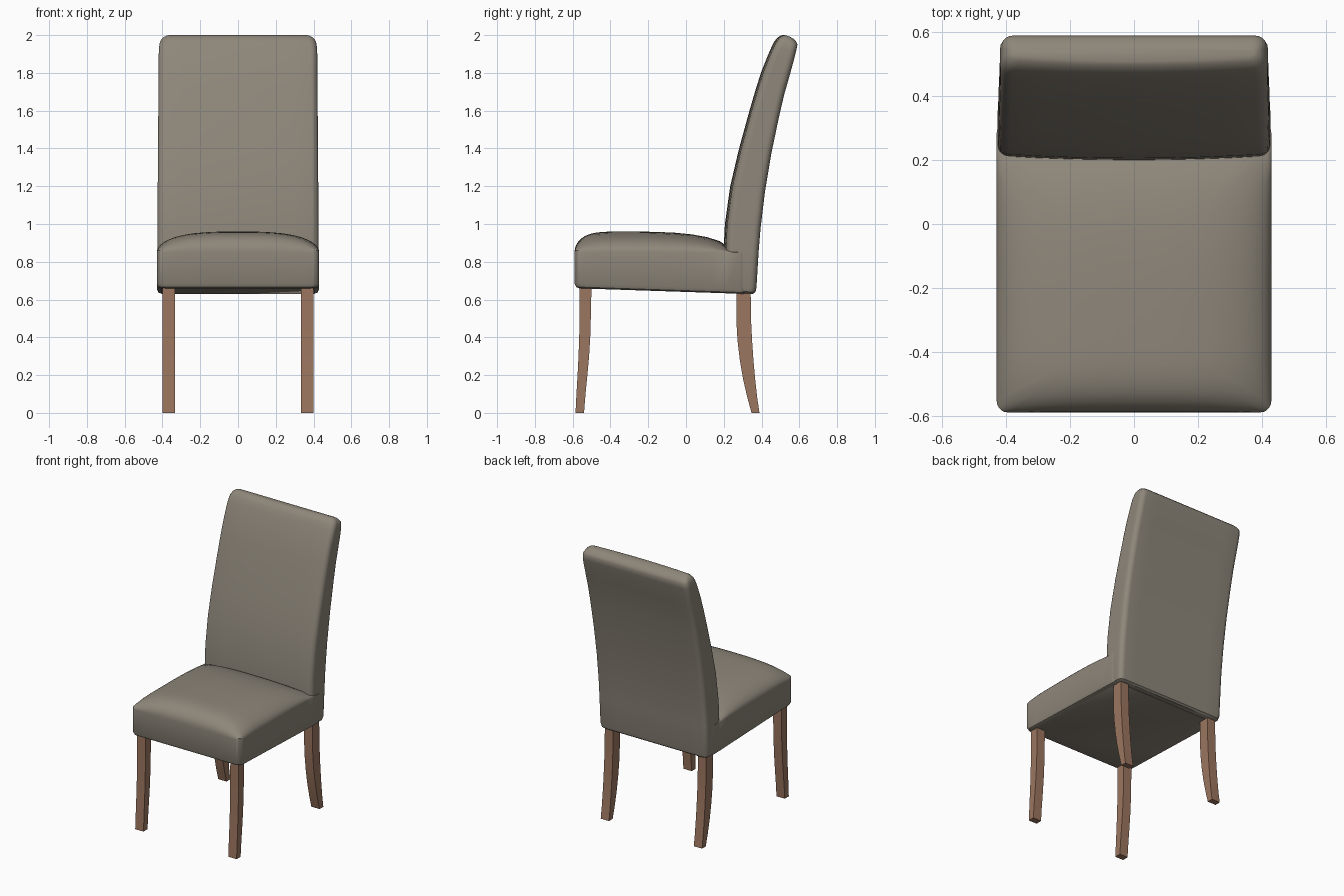
import bpy, bmesh
from math import sin, cos, pi, radians, sqrt

cube = bpy.data.objects.get("Cube")
if cube:
    bpy.data.objects.remove(cube)


def material(name, rgb):
    m = bpy.data.materials.new(name)
    m.use_nodes = True
    m.diffuse_color = (*rgb, 1)
    m.node_tree.nodes["Principled BSDF"].inputs["Base Color"].default_value = (*rgb, 1)
    return m


fabric = material("taupe fabric", (0.27, 0.24, 0.195))
wood = material("brown wood", (0.33, 0.18, 0.115))


def outline(hw, y0, y1, r=0.0, arc=1, side=1):
    """Rounded rectangle in plan, with subdivided straight sides."""
    pts = []
    corners = [(hw, y1, 1, 1), (-hw, y1, -1, 1), (-hw, y0, -1, -1), (hw, y0, 1, -1)]
    for i, (cx, cy, sx, sy) in enumerate(corners):
        for k in range(arc):
            a = i * pi / 2 + (k / (arc - 1) * pi / 2 if arc > 1 else 0)
            pts.append((cx - sx * r + r * cos(a), cy - sy * r + r * sin(a)))
    out = []
    for i, p in enumerate(pts):
        q = pts[(i + 1) % len(pts)]
        n = side if i % arc == arc - 1 else 1
        out += [(p[0] + (q[0] - p[0]) * k / n, p[1] + (q[1] - p[1]) * k / n) for k in range(n)]
    return out


def loft(name, rings, mat):
    """Skin a stack of matching rings and cap both ends."""
    bm = bmesh.new()
    loops = [[bm.verts.new(p) for p in ring] for ring in rings]
    for a, b in zip(loops, loops[1:]):
        for i in range(len(a)):
            j = (i + 1) % len(a)
            bm.faces.new((a[i], a[j], b[j], b[i]))
    bm.faces.new(loops[0][::-1])
    bm.faces.new(loops[-1])
    bmesh.ops.recalc_face_normals(bm, faces=bm.faces)
    me = bpy.data.meshes.new(name)
    bm.to_mesh(me)
    bm.free()
    me.materials.append(mat)
    ob = bpy.data.objects.new(name, me)
    bpy.context.collection.objects.link(ob)
    bpy.ops.object.select_all(action="DESELECT")
    ob.select_set(True)
    bpy.context.view_layer.objects.active = ob
    bpy.ops.object.shade_smooth_by_angle(angle=radians(40))


# Seat cushion: sloping underside, upright walls, domed top
MID = -0.33


def underside(y):
    return 0.66 - 0.032 * (y + 0.59) / 0.96


def dome(x, y):
    u = min(abs(x) / 0.43, 1)
    v = min((MID - y) / 0.26, 1) ** 4 if y < MID else min((y - MID) / 0.57, 1) ** 3
    return 0.85 + 0.11 * sqrt(max(0, 1 - u ** 3)) * sqrt(max(0, 1 - v))


rings = []
for inset, lift in ((0.025, 0), (0.008, 0.007), (0, 0.025)):
    plan = outline(0.43 - inset, -0.59 + inset, 0.32, 0.035, 6, 12)
    rings.append([(x, y, underside(y) + lift) for x, y in plan])
plan = outline(0.43, -0.59, 0.32, 0.035, 6, 12)
for s in (1, 0.995, 0.98, 0.955, 0.92, 0.86, 0.78, 0.68, 0.56, 0.42, 0.26, 0.1):
    ring = [(x * s, MID + (y - MID) * s) for x, y in plan]
    rings.append([(x, y, dome(x, y)) for x, y in ring])
loft("seat_cushion", rings, fabric)

# Backrest: front y, front z, back y, back z, half width
sections = [
    (0.22, 0.636, 0.355, 0.63, 0.405), (0.205, 0.645, 0.368, 0.64, 0.42),
    (0.20, 0.67, 0.373, 0.665, 0.427), (0.20, 0.88, 0.385, 0.86, 0.427),
    (0.206, 1.0, 0.395, 0.98, 0.426), (0.234, 1.2, 0.418, 1.17, 0.425),
    (0.281, 1.4, 0.451, 1.37, 0.424), (0.336, 1.6, 0.493, 1.57, 0.422),
    (0.371, 1.72, 0.521, 1.69, 0.421), (0.40, 1.81, 0.547, 1.78, 0.42),
    (0.432, 1.89, 0.569, 1.86, 0.42), (0.452, 1.935, 0.583, 1.915, 0.419),
    (0.467, 1.965, 0.59, 1.95, 0.414), (0.482, 1.985, 0.582, 1.967, 0.405),
    (0.498, 1.996, 0.568, 1.981, 0.391), (0.51, 2.0, 0.55, 1.992, 0.375),
]
rings = []
for yf, zf, yb, zb, hw in sections:
    ring = []
    for x, y in outline(hw, yf, yb, min(0.035, (yb - yf) * 0.4), 6, 8):
        t = (y - yf) / (yb - yf)
        crown = 0.014 * (x / hw) ** 2 * (1 - t)
        ring.append((x, y + crown, zf + (zb - zf) * t))
    rings.append(ring)
loft("backrest", rings, fabric)

# Legs: height, front y, back y
front_leg = [(0, -0.585, -0.54), (0.1, -0.58, -0.532), (0.2, -0.574, -0.522),
             (0.3, -0.569, -0.513), (0.42, -0.565, -0.506), (0.68, -0.563, -0.5)]
rear_leg = [(0, 0.347, 0.389), (0.08, 0.325, 0.377), (0.18, 0.302, 0.366),
            (0.28, 0.285, 0.357), (0.38, 0.273, 0.35), (0.48, 0.267, 0.345),
            (0.66, 0.266, 0.342)]
for side, sx in (("left", 1), ("right", -1)):
    for name, path in (("front_leg", front_leg), ("rear_leg", rear_leg)):
        rings = [[(x + sx * 0.366, y, z) for x, y in outline(0.0325, y0, y1)]
                 for z, y0, y1 in path]
        loft(f"{name}_{side}", rings, wood)
